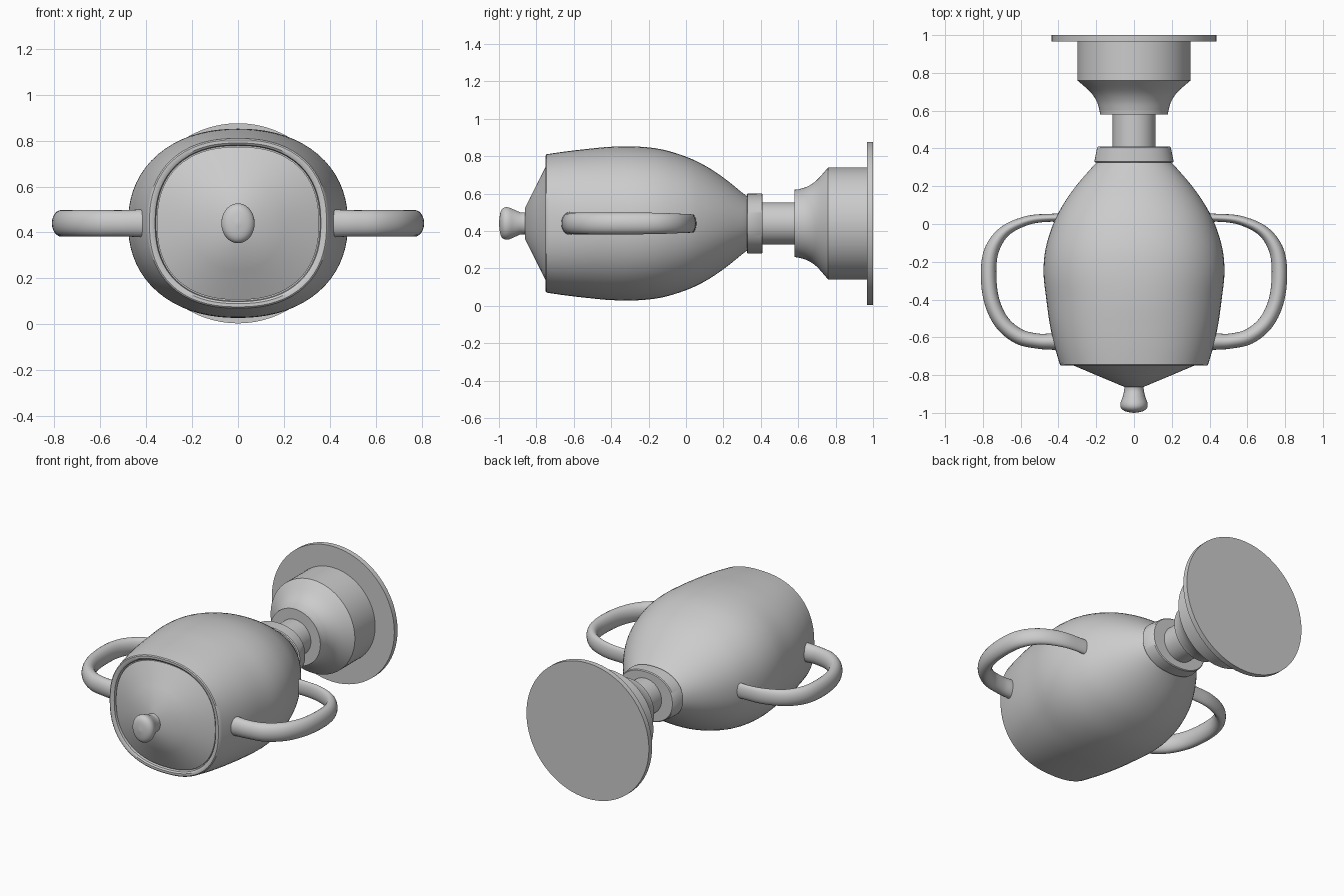
import bpy, bmesh
from math import sin, cos, pi, radians, copysign
from mathutils import Vector

if "Cube" in bpy.data.objects:
    bpy.data.objects.remove(bpy.data.objects["Cube"])

CZ = 0.44  # height of the lying cup's axis


def spline(pts, steps):
    """Catmull-Rom interpolation of tuples of any length."""
    out = []
    for i in range(len(pts) - 1):
        a, b, c, d = (pts[max(0, min(len(pts) - 1, k))] for k in (i - 1, i, i + 1, i + 2))
        for s in range(steps):
            t = s / steps
            out.append(tuple(0.5 * (2 * q + (r - p) * t + (2 * p - 5 * q + 4 * r - u) * t * t
                                    + (3 * q - p - 3 * r + u) * t ** 3)
                             for p, q, r, u in zip(a, b, c, d)))
    return out + [tuple(pts[-1])]


def skin(name, rings, angle=35):
    """Skin a list of vertex rings, cap both ends, smooth with sharp edges."""
    bm = bmesh.new()
    loops = [[bm.verts.new(p) for p in ring] for ring in rings]
    n = len(loops[0])
    for a, b in zip(loops, loops[1:]):
        for i in range(n):
            bm.faces.new((a[i], a[(i + 1) % n], b[(i + 1) % n], b[i]))
    bm.faces.new(loops[0])
    bm.faces.new(loops[-1])
    bmesh.ops.recalc_face_normals(bm, faces=bm.faces)
    mesh = bpy.data.meshes.new(name)
    bm.to_mesh(mesh)
    bm.free()
    mesh.shade_smooth()
    mesh.set_sharp_from_angle(angle=radians(angle))
    obj = bpy.data.objects.new(name, mesh)
    bpy.context.collection.objects.link(obj)
    return obj


def loft(name, sections, seg=72):
    """Sections along y: (y, half width, half height, superellipse power)."""
    rings = []
    for y, rx, rz, p in sections:
        ring = []
        for i in range(seg):
            c, s = cos(2 * pi * i / seg), sin(2 * pi * i / seg)
            k = (abs(c) ** p + abs(s) ** p) ** (-1 / p)
            ring.append((rx * k * c, y, CZ + rz * k * s))
        rings.append(ring)
    return skin(name, rings)


def turned(name, profile):
    return loft(name, [(y, r, r, 2) for y, r in profile])


# Foot: plate, drum with concave flare, stem
turned("base_plate", [(0.967, 0.436), (1.0, 0.436)])
flare = spline([(0.60, 0.182), (0.65, 0.198), (0.70, 0.232), (0.76, 0.30)], 5)
turned("pedestal", [(0.58, 0.18)] + flare + [(0.97, 0.30)])
turned("stem", [(0.38, 0.113), (0.60, 0.113)])

# Collar between stem and cup
loft("collar", [(0.325, 0.203, 0.155, 2.2), (0.33, 0.21, 0.16, 2.2),
                (0.405, 0.195, 0.16, 2.2), (0.41, 0.19, 0.155, 2.2)])

# Cup body with rolled rim and recessed mouth
outer = spline([(0.34, 0.18, 0.135, 2.1), (0.30, 0.222, 0.165, 2.1), (0.20, 0.308, 0.245, 2.1),
                (0.10, 0.377, 0.31, 2.15), (0.0, 0.428, 0.357, 2.2), (-0.13, 0.468, 0.396, 2.2),
                (-0.26, 0.479, 0.411, 2.2), (-0.40, 0.464, 0.41, 2.2), (-0.53, 0.446, 0.398, 2.25),
                (-0.65, 0.42, 0.384, 2.3), (-0.745, 0.392, 0.37, 2.35)], 4)
mouth = [(-0.75, 0.386, 0.364, 2.35), (-0.75, 0.372, 0.350, 2.35),
         (-0.743, 0.361, 0.341, 2.35), (-0.72, 0.357, 0.338, 2.35)]
loft("cup_body", outer + mouth)

# Lid and knob
loft("lid", [(-0.70, 0.353, 0.333, 2.35), (-0.735, 0.353, 0.333, 2.35),
             (-0.80, 0.20, 0.205, 2.1), (-0.862, 0.052, 0.08, 2)])
loft("lid_knob", spline([(-0.85, 0.050, 0.062, 2), (-0.88, 0.052, 0.058, 2),
                         (-0.915, 0.060, 0.072, 2), (-0.95, 0.072, 0.086, 2),
                         (-0.975, 0.068, 0.083, 2), (-0.992, 0.045, 0.06, 2),
                         (-1.0, 0.004, 0.005, 2)], 4), 40)

# Handles: (x, y, in-plane half thickness, vertical half thickness)
path = spline([(0.36, 0.03, 0.026, 0.052), (0.44, 0.033, 0.021, 0.048), (0.56, 0.02, 0.024, 0.050),
               (0.68, -0.035, 0.030, 0.052), (0.75, -0.13, 0.038, 0.056), (0.77, -0.25, 0.041, 0.058),
               (0.755, -0.40, 0.041, 0.058), (0.70, -0.52, 0.041, 0.058), (0.61, -0.595, 0.041, 0.058),
               (0.51, -0.62, 0.040, 0.057), (0.43, -0.622, 0.044, 0.06), (0.34, -0.62, 0.05, 0.064)], 5)
for side, label in ((1, "right"), (-1, "left")):
    rings = []
    for i, (x, y, w, h) in enumerate(path):
        a, b = path[max(i - 1, 0)], path[min(i + 1, len(path) - 1)]
        t = Vector((b[0] - a[0], b[1] - a[1])).normalized()
        rings.append([(side * (x - t.y * w * cos(u)), y + t.x * w * cos(u), CZ + h * sin(u))
                      for u in (2 * pi * k / 24 for k in range(24))])
    skin("handle_" + label, rings)
